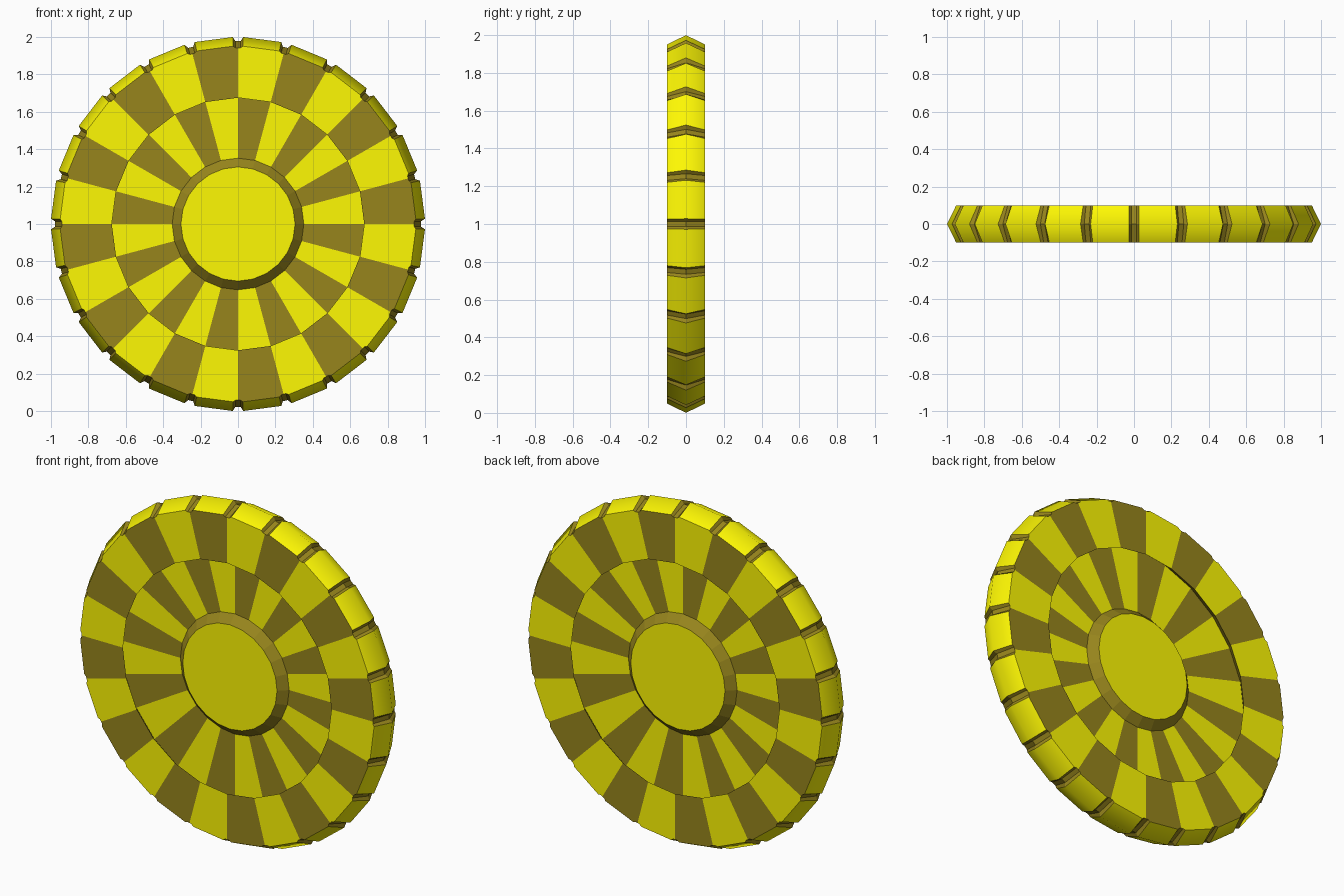
import bpy, bmesh
from math import sin, cos, radians

if "Cube" in bpy.data.objects:
    bpy.data.objects.remove(bpy.data.objects["Cube"])

N, STEP = 24, 15.0          # wedges per ring
CZ = 1.0                    # disc centre height


def material(name, rgb):
    m = bpy.data.materials.new(name)
    m.diffuse_color = (*rgb, 1)
    m.use_nodes = True
    m.node_tree.nodes["Principled BSDF"].inputs["Base Color"].default_value = m.diffuse_color
    return m


YELLOW = material("yellow", (1.0, 0.95, 0.001))
BROWN = material("brown", (0.31, 0.235, 0.012))


def pt(r, deg, y, side):
    # side 1 is the front, side -1 the same pattern turned half way round z
    a = radians(deg)
    return (side * r * cos(a), side * y, CZ + r * sin(a))


def build(name, polys):
    # polys: (points, is_brown, is_smooth)
    bm = bmesh.new()
    for pts, brown, smooth in polys:
        f = bm.faces.new([bm.verts.new(p) for p in pts])
        f.material_index = int(brown)
        f.smooth = smooth
    bmesh.ops.remove_doubles(bm, verts=bm.verts, dist=1e-4)
    bmesh.ops.recalc_face_normals(bm, faces=bm.faces)
    # only the crest between two treads stays soft
    for e in bm.edges:
        e.smooth = all(f.smooth for f in e.link_faces)
    me = bpy.data.meshes.new(name)
    bm.to_mesh(me)
    bm.free()
    me.materials.append(YELLOW)
    me.materials.append(BROWN)
    ob = bpy.data.objects.new(name, me)
    bpy.context.collection.objects.link(ob)
    return ob


FACE, INNER, HUB = -0.10, -0.03, -0.075      # front depths
R_HUB, R_HUB0, R_MID, R_EDGE, R_RIM = 0.305, 0.352, 0.675, 0.951, 1.0
R_UNDER = 0.735                               # undercut radius below the outer ring
CREST_DEPTH, EDGE_DEPTH = 0.022, 0.009        # groove depths
TOP, BOTTOM = 1.6, 0.8                        # groove half widths in degrees

polys = []
for side in (1, -1):
    P = lambda r, d, y: pt(r, d, y, side)
    for i in range(N):
        a, b = i * STEP, (i + 1) * STEP
        odd = i % 2 == 1
        # outline of one wedge: half groove, tread, half groove
        rim = [(a, 1), (a + BOTTOM, 1), (a + TOP, 0), (b - TOP, 0), (b - BOTTOM, 1), (b, 1)]
        edge = [P(R_EDGE - k * EDGE_DEPTH, d, FACE) for d, k in rim]
        crest = [P(R_RIM - k * CREST_DEPTH, d, 0) for d, k in rim]
        # outer wedge face, then bevelled rim strips with brown grooves
        polys.append(([P(R_MID, a, FACE)] + edge + [P(R_MID, b, FACE)], not odd, False))
        for k in range(5):
            polys.append(([edge[k], edge[k + 1], crest[k + 1], crest[k]], k != 2, k == 2))
        # undercut wall down to the recessed inner ring
        polys.append(([P(R_MID, a, FACE), P(R_MID, b, FACE),
                       P(R_UNDER, b, INNER), P(R_UNDER, a, INNER)], True, False))
        # recessed inner wedge
        polys.append(([P(R_HUB0, a, INNER), P(R_UNDER, a, INNER),
                       P(R_UNDER, b, INNER), P(R_HUB0, b, INNER)], odd, False))
        # sloped hub side
        polys.append(([P(R_HUB0, a, INNER), P(R_HUB0, b, INNER),
                       P(R_HUB, b, HUB), P(R_HUB, a, HUB)], True, False))
    # hub cap
    polys.append(([P(R_HUB, i * STEP, HUB) for i in range(N)], False, False))

# one closed shell keeps every face pointing outward
build("checkered_disc", polys)
